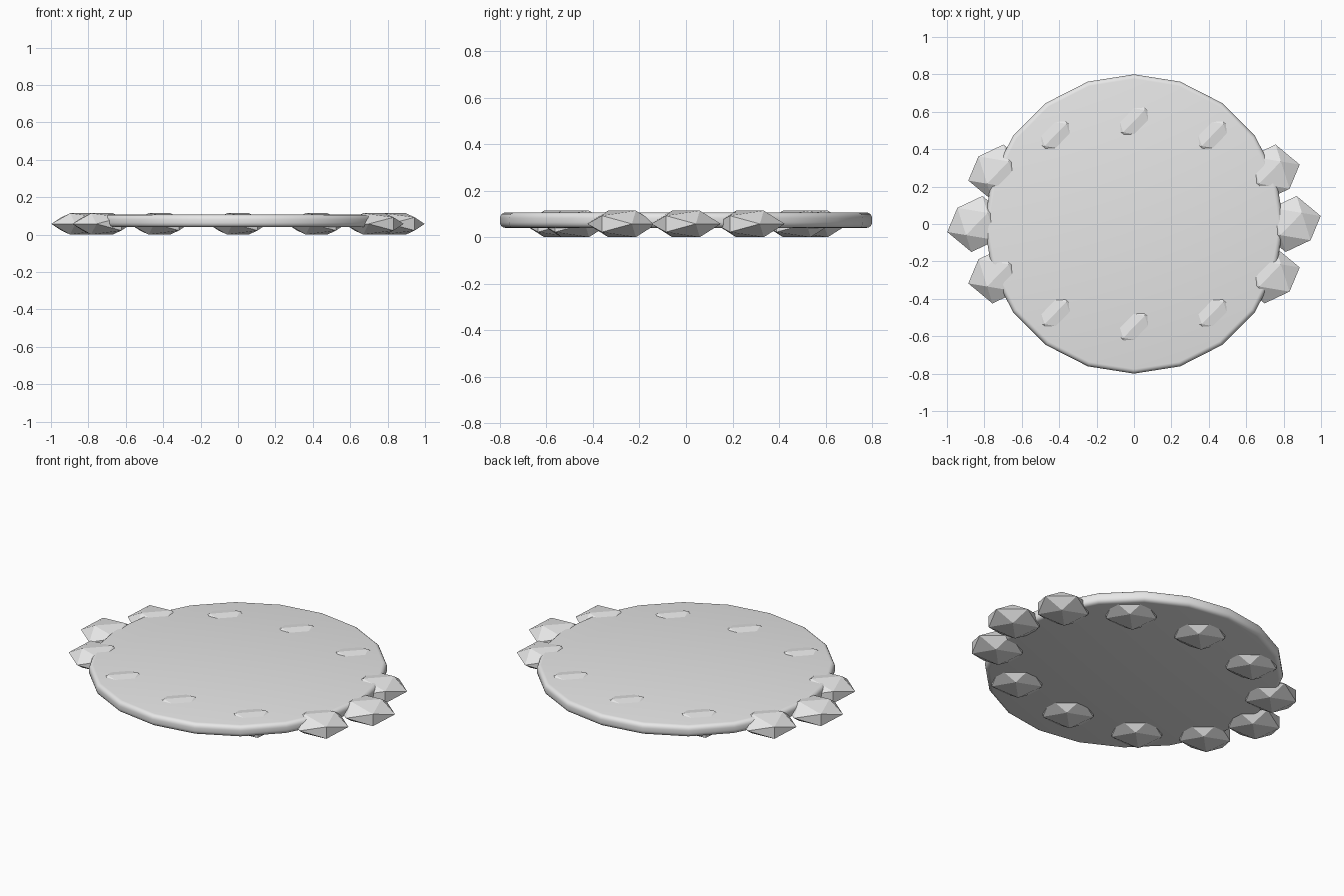
import bpy
import bmesh
from math import sin, cos, pi, radians
from mathutils import Matrix, Vector

cube = bpy.data.objects.get("Cube")
if cube:
    bpy.data.objects.remove(cube, do_unlink=True)

GREY = (0.8, 0.8, 0.8, 1)
stone = bpy.data.materials.new("light grey stone")
stone.use_nodes = True
stone.diffuse_color = GREY
stone.node_tree.nodes["Principled BSDF"].inputs["Base Color"].default_value = GREY


def add_object(name, bm):
    mesh = bpy.data.meshes.new(name)
    bm.to_mesh(mesh)
    bm.free()
    mesh.materials.append(stone)
    obj = bpy.data.objects.new(name, mesh)
    bpy.context.collection.objects.link(obj)
    return obj


# Thin twenty-sided disc with a rounded rim
BOTTOM, TOP = 0.04, 0.106
bm = bmesh.new()
bmesh.ops.create_cone(bm, cap_ends=True, segments=20, radius1=0.8, radius2=0.8,
                      depth=TOP - BOTTOM,
                      matrix=Matrix.Translation((0, 0, (TOP + BOTTOM) / 2))
                      @ Matrix.Rotation(pi / 2, 4, "Z"))
rim = [e for e in bm.edges if abs(e.verts[0].co.z - e.verts[1].co.z) < 0.001]
bmesh.ops.bevel(bm, geom=rim, offset=0.024, segments=4, profile=0.5, affect="EDGES")
disc = add_object("disc", bm)
bpy.context.view_layer.objects.active = disc
disc.select_set(True)
bpy.ops.object.shade_smooth_by_angle(angle=radians(30))
disc.select_set(False)


# Flattened faceted stone with a ridge along its top and bottom
def add_stone(name, location):
    bm = bmesh.new()
    golden = (1 + 5 ** 0.5) / 2
    for a in (-1, 1):
        for b in (-golden, golden):
            for corner in ((0, a, b), (a, b, 0), (b, 0, a)):
                bm.verts.new(Vector(corner).normalized())
    bmesh.ops.convex_hull(bm, input=bm.verts)
    bmesh.ops.recalc_face_normals(bm, faces=bm.faces)
    bm.transform(Matrix.Translation(location)
                 @ Matrix.Diagonal((0.165, 0.152, 0.067, 1))
                 @ Matrix.Rotation(radians(-42), 4, "Z"))
    add_object(name, bm)


# Twelve stones set in an oval ring
for i in range(12):
    angle = i * pi / 6
    add_stone(f"stone_{i + 1}", (0.84 * cos(angle), 0.55 * sin(angle), 0.057))
